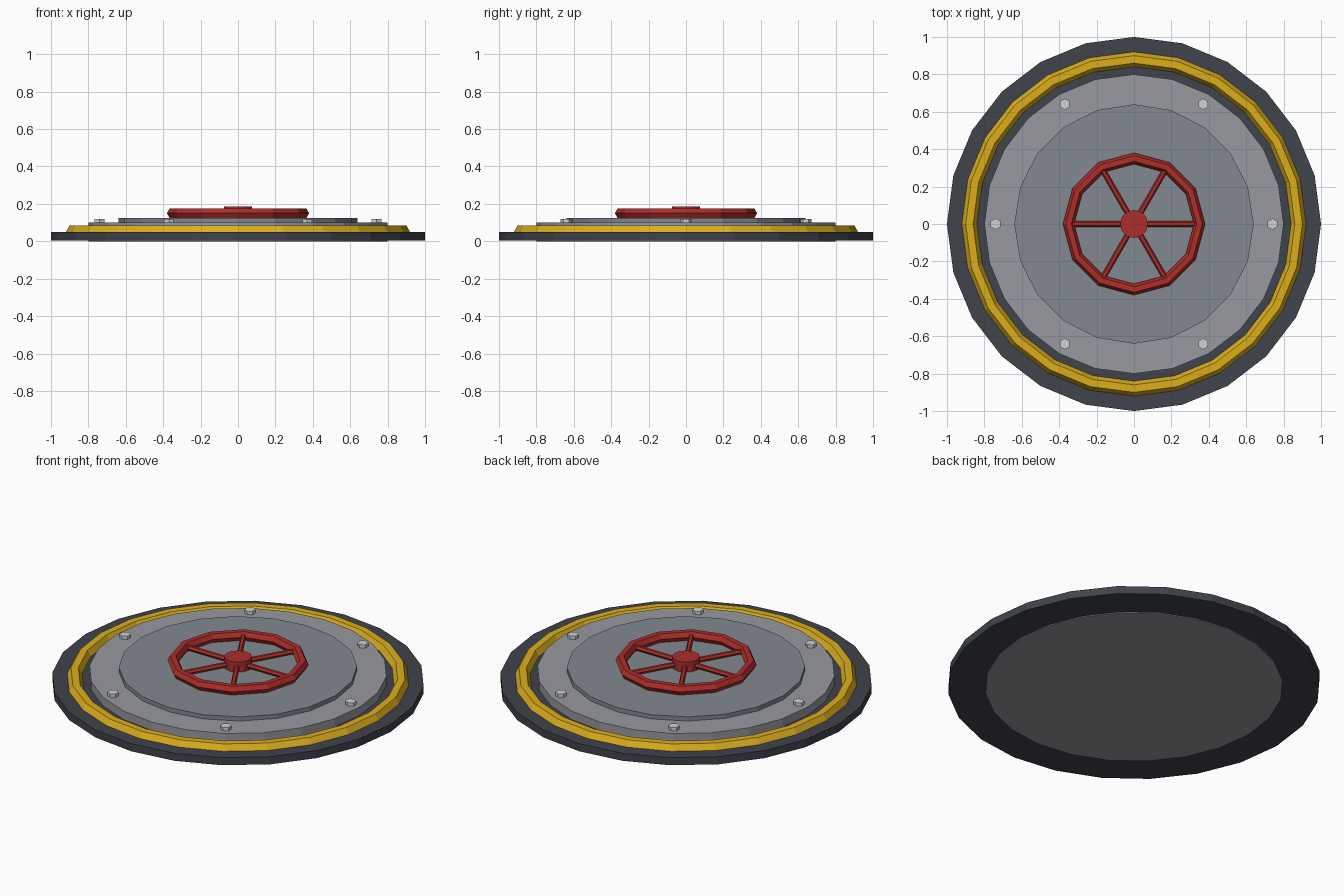
import bpy
from math import cos, sin, pi

if "Cube" in bpy.data.objects:
    bpy.data.objects.remove(bpy.data.objects["Cube"])


def material(name, rgb):
    m = bpy.data.materials.new(name)
    m.diffuse_color = (*rgb, 1)
    m.use_nodes = True
    m.node_tree.nodes["Principled BSDF"].inputs["Base Color"].default_value = m.diffuse_color
    return m


DARK = material("dark_steel", (0.05, 0.056, 0.07))
YELLOW = material("yellow_paint", (0.72, 0.43, 0.012))
RED = material("red_paint", (0.42, 0.026, 0.022))
LIGHT = material("light_steel", (0.31, 0.32, 0.35))
MID = material("mid_steel", (0.22, 0.25, 0.28))
BOLT = material("bolt_steel", (0.62, 0.64, 0.66))


def finish(name, mat):
    ob = bpy.context.object
    ob.name = name
    ob.data.materials.append(mat)
    return ob


def disc(name, radius, z0, z1, sides, mat, x=0, y=0):
    bpy.ops.mesh.primitive_cylinder_add(vertices=sides, radius=radius, depth=z1 - z0,
                                        location=(x, y, (z0 + z1) / 2))
    return finish(name, mat)


def ring(name, major, minor, z, sides, mat):
    bpy.ops.mesh.primitive_torus_add(major_radius=major, minor_radius=minor,
                                     major_segments=sides, minor_segments=6,
                                     location=(0, 0, z))
    bpy.ops.object.shade_flat()
    return finish(name, mat)


# Hatch frame, seal ring and stepped lid
disc("outer_frame", 1.0, 0.005, 0.05, 24, DARK)
ring("warning_ring", 0.88, 0.04, 0.05, 24, YELLOW)
disc("lid_plate", 0.8, 0.0, 0.1, 24, LIGHT)
disc("raised_panel", 0.64, 0.09, 0.125, 20, MID)

# Hex bolts around the lid
for i in range(6):
    a = i * pi / 3
    disc(f"bolt_{i + 1}", 0.03, 0.09, 0.12, 6, BOLT, 0.74 * cos(a), 0.74 * sin(a))

# Handwheel: rim, hub and six spokes
ring("wheel_rim", 0.35, 0.03, 0.15, 12, RED)
disc("wheel_hub", 0.075, 0.115, 0.185, 12, RED)
for i in range(6):
    a = i * pi / 3
    bpy.ops.mesh.primitive_cylinder_add(vertices=6, radius=0.015, depth=0.34,
                                        location=(0.17 * cos(a), 0.17 * sin(a), 0.15),
                                        rotation=(0, pi / 2, a))
    finish(f"wheel_spoke_{i + 1}", RED)
